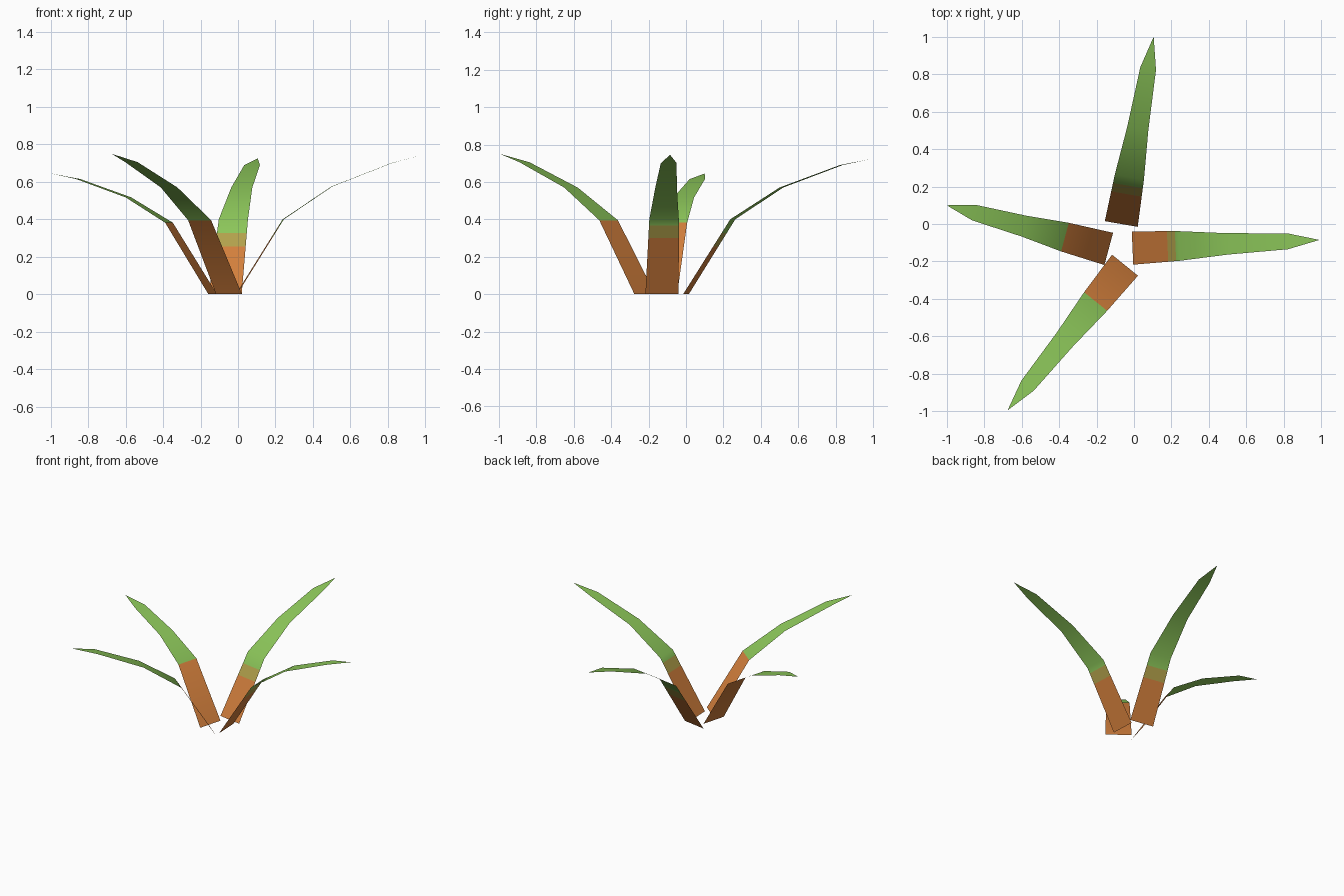
import bpy
import bmesh
from mathutils import Vector

cube = bpy.data.objects.get("Cube")
if cube:
    bpy.data.objects.remove(cube)


def make_material(name, rgb):
    mat = bpy.data.materials.new(name)
    mat.use_nodes = True
    colour = (*rgb, 1.0)
    mat.diffuse_color = colour
    bsdf = mat.node_tree.nodes["Principled BSDF"]
    bsdf.inputs["Base Color"].default_value = colour
    bsdf.inputs["Roughness"].default_value = 0.9
    return mat


MATERIALS = [
    make_material("stalk orange brown", (0.64, 0.21, 0.045)),
    make_material("blend olive", (0.44, 0.35, 0.07)),
    make_material("leaf green", (0.26, 0.56, 0.10)),
]

# Width at the base, the bend, two upper stations and the tip
WIDTHS = (0.178, 0.158, 0.114, 0.085, 0.0)


def make_leaf(name, base, tip, along, heights, band=None):
    """Flat bent strip from base to tip; band is the blend zone on the stalk."""
    base, tip = Vector(base), Vector(tip)
    side = (tip - base).normalized().orthogonal()
    stations = list(zip((0.0, *along, 1.0), (0.0, *heights), WIDTHS))

    # Extra cuts in the stalk segment where the colour changes
    first, bend = stations[0], stations[1]
    cuts = [tuple(a + (b - a) * t for a, b in zip(first, bend)) for t in band or ()]
    stations[1:1] = cuts
    colours = [0, 1] if cuts else [0]

    bm = bmesh.new()
    rows = []
    for s, z, width in stations:
        centre = base.lerp(tip, s)
        offsets = (-width / 2, width / 2) if width else (0.0,)
        rows.append([bm.verts.new((*(centre + side * o), z)) for o in offsets])
    for i, (low, high) in enumerate(zip(rows, rows[1:])):
        face = bm.faces.new(low + high[::-1])
        face.material_index = colours[i] if i < len(colours) else 2
        face.smooth = True
        face.normal_update()
        if face.normal.z < 0:
            face.normal_flip()

    mesh = bpy.data.meshes.new(name)
    for mat in MATERIALS:
        mesh.materials.append(mat)
    bm.to_mesh(mesh)
    bm.free()
    leaf = bpy.data.objects.new(name, mesh)
    bpy.context.collection.objects.link(leaf)
    return leaf


ALONG = (0.25, 0.51, 0.83)

# Four leaves fanning out around the empty centre
make_leaf("back_leaf", (-0.068, 0.0), (0.105, 1.0), ALONG,
          (0.40, 0.57, 0.69, 0.725), band=(0.64, 0.82))
make_leaf("left_leaf", (-0.008, -0.128), (0.99, -0.085), ALONG,
          (0.40, 0.575, 0.70, 0.745), band=(0.75, 0.92))
make_leaf("front_leaf", (-0.048, -0.22), (-0.675, -0.995), ALONG,
          (0.395, 0.57, 0.705, 0.75))
make_leaf("right_leaf", (-0.135, -0.133), (-1.0, 0.1), (0.27, 0.52, 0.83),
          (0.382, 0.517, 0.615, 0.645))
